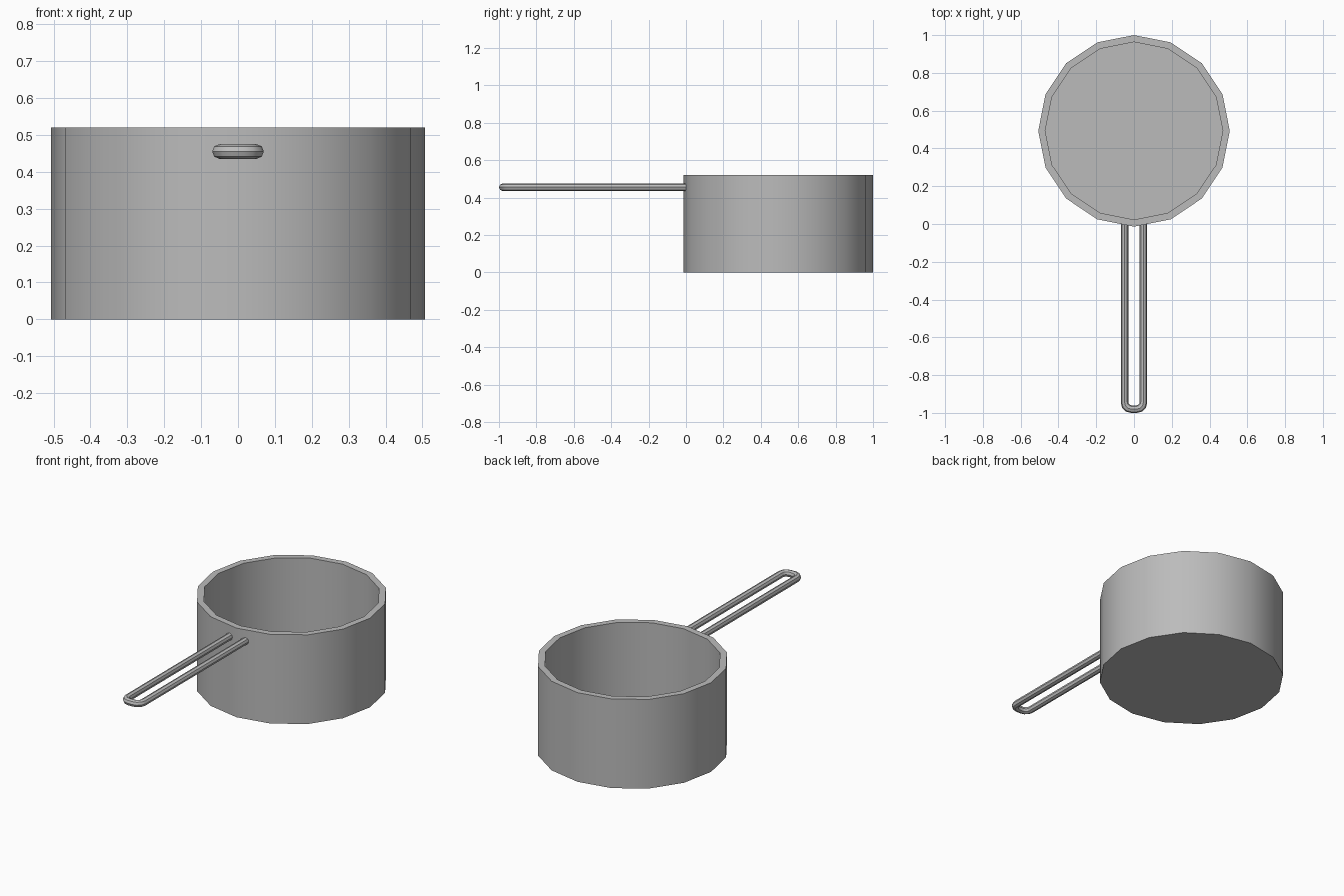
import bpy, bmesh, math
from mathutils import Vector

cube = bpy.data.objects.get("Cube")
if cube:
    bpy.data.objects.remove(cube, do_unlink=True)

# Single metal colour
metal = bpy.data.materials.new("grey_metal")
metal.use_nodes = True
GREY = (0.5, 0.5, 0.5, 1)
metal.diffuse_color = GREY
metal.node_tree.nodes["Principled BSDF"].inputs["Base Color"].default_value = GREY


def skin(name, rings, angle):
    """Bridge consecutive rings of points and cap both ends."""
    bm = bmesh.new()
    loops = [[bm.verts.new(p) for p in ring] for ring in rings]
    n = len(loops[0])
    for a, b in zip(loops, loops[1:]):
        for i in range(n):
            j = (i + 1) % n
            bm.faces.new((a[i], a[j], b[j], b[i]))
    bm.faces.new(loops[0][::-1])
    bm.faces.new(loops[-1])
    bmesh.ops.recalc_face_normals(bm, faces=bm.faces)
    mesh = bpy.data.meshes.new(name)
    bm.to_mesh(mesh)
    bm.free()
    mesh.materials.append(metal)
    obj = bpy.data.objects.new(name, mesh)
    bpy.context.collection.objects.link(obj)
    bpy.ops.object.select_all(action='DESELECT')
    obj.select_set(True)
    bpy.context.view_layer.objects.active = obj
    bpy.ops.object.shade_smooth_by_angle(angle=math.radians(angle))
    return obj


# Pan body: sixteen-sided pot, outer wall, rim, inner wall and floor
SIDES, CENTRE_Y, RADIUS, HEIGHT, WALL = 16, 0.493, 0.507, 0.52, 0.037


def pot_ring(r, z):
    return [(r * math.cos(t), CENTRE_Y + r * math.sin(t), z)
            for t in (math.tau * i / SIDES for i in range(SIDES))]


inner = RADIUS - WALL
skin("pan_body", [pot_ring(RADIUS, 0), pot_ring(RADIUS, HEIGHT),
                  pot_ring(inner, HEIGHT), pot_ring(inner, WALL)], 30)

# Handle: one rod bent into a long narrow loop
ROD, HALF, BEND, TIP, HANDLE_Z = 0.02, 0.05, 0.036, -0.98, 0.455
half_path = [Vector((HALF, 0.015, HANDLE_Z))]
for k in range(4):
    t = math.radians(30 * k)
    half_path.append(Vector((HALF - BEND + BEND * math.cos(t),
                             TIP + BEND - BEND * math.sin(t), HANDLE_Z)))
path = half_path + [Vector((-p.x, p.y, p.z)) for p in reversed(half_path)]

rings = []
up = Vector((0, 0, 1))
for i, p in enumerate(path):
    before = (p - path[i - 1]).normalized() if i else None
    after = (path[i + 1] - p).normalized() if i < len(path) - 1 else None
    before, after = before or after, after or before
    tangent = (before + after).normalized()
    side = tangent.cross(up) / tangent.dot(before)   # mitred width
    rings.append([p + ROD * (math.cos(t) * side + math.sin(t) * up)
                  for t in (math.tau * k / 8 for k in range(8))])
skin("handle", rings, 30)
